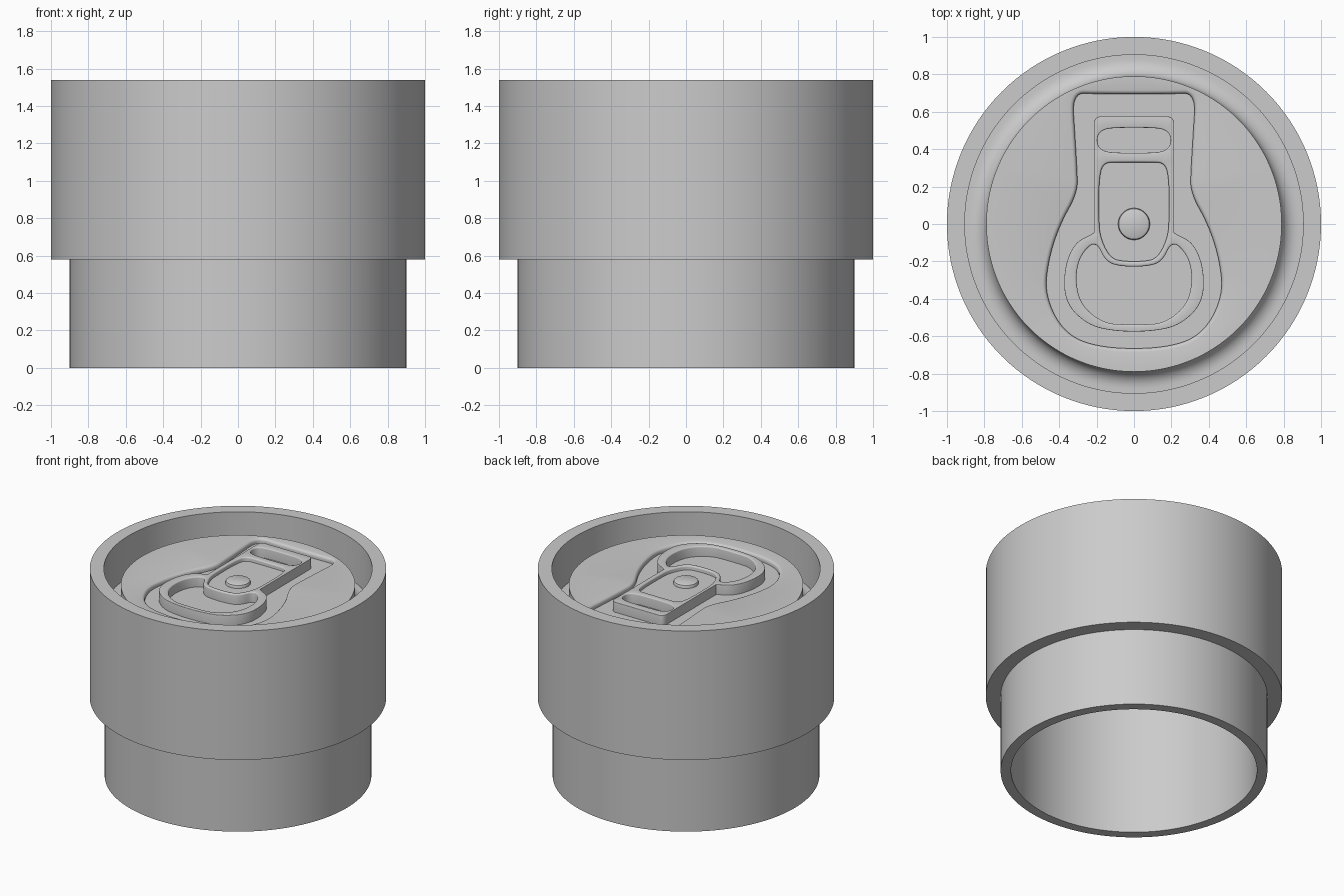
import bpy, bmesh, math

if "Cube" in bpy.data.objects:
    bpy.data.objects.remove(bpy.data.objects["Cube"])

grey = bpy.data.materials.new("plain grey")
grey.diffuse_color = (0.6, 0.6, 0.6, 1)
grey.use_nodes = True
grey.node_tree.nodes["Principled BSDF"].inputs["Base Color"].default_value = grey.diffuse_color


def finish(name, bm):
    bmesh.ops.remove_doubles(bm, verts=bm.verts, dist=1e-5)
    bmesh.ops.recalc_face_normals(bm, faces=bm.faces)
    for f in bm.faces:
        f.smooth = True
    me = bpy.data.meshes.new(name)
    bm.to_mesh(me)
    bm.free()
    me.set_sharp_from_angle(angle=math.radians(32))
    me.materials.append(grey)
    ob = bpy.data.objects.new(name, me)
    bpy.context.collection.objects.link(ob)
    return ob


def lathe(name, profile, steps=128):
    bm = bmesh.new()
    vs = [bm.verts.new((r, 0, z)) for r, z in profile]
    es = [bm.edges.new(p) for p in zip(vs, vs[1:])]
    bmesh.ops.spin(bm, geom=vs + es, cent=(0, 0, 0), axis=(0, 0, 1),
                   angle=math.tau, steps=steps)
    return finish(name, bm)


def smooth_loop(half):
    """Right half of a control polygon, top to bottom -> smooth CCW loop."""
    pts = (half + [(-x, y) for x, y in reversed(half)])[::-1]
    for _ in range(3):
        new = []
        for (ax, ay), (bx, by) in zip(pts, pts[1:] + pts[:1]):
            new += [(.75 * ax + .25 * bx, .75 * ay + .25 * by),
                    (.25 * ax + .75 * bx, .25 * ay + .75 * by)]
        pts = new
    return pts


def inset(loop, d):
    out = []
    n = len(loop)
    for i, (x, y) in enumerate(loop):
        dx = loop[(i + 1) % n][0] - loop[i - 1][0]
        dy = loop[(i + 1) % n][1] - loop[i - 1][1]
        k = math.hypot(dx, dy) or 1
        out.append((x - dy / k * d, y + dx / k * d))
    return out


def plate(name, outer, holes, z0, z1, bevels):
    """Flat plate with holes; each loop has its own rounded top edge."""
    bm = bmesh.new()
    top_edges = []
    for loop, b in zip([outer] + [h[::-1] for h in holes], bevels):
        rings = [(0, z0), (0, z1 - b)]
        if b:
            rings += [(b * (1 - math.cos(a)), z1 - b + b * math.sin(a))
                      for a in (math.pi / 6, math.pi / 3, math.pi / 2)]
        prev = None
        for d, z in rings:
            ring = [bm.verts.new((x, y, z)) for x, y in inset(loop, d)]
            if prev:
                for i in range(len(ring)):
                    j = (i + 1) % len(ring)
                    bm.faces.new((prev[i], prev[j], ring[j], ring[i]))
            prev = ring
        top_edges += [bm.edges.get((prev[i - 1], prev[i])) for i in range(len(prev))]
    bmesh.ops.triangle_fill(bm, edges=top_edges, use_beauty=True, normal=(0, 0, 1))
    return finish(name, bm)


LID, FLOOR, TAB = 1.42, 1.385, 1.46

# hollow stepped body with rim, rounded groove and recess floor
groove = [(0.88 - 0.09 * math.cos(a), 1.31 - 0.08 * math.sin(a))
          for a in [i * math.pi / 16 for i in range(9)]]
lathe("can_body", [(0, FLOOR), (0.79, FLOOR)] + groove + [
    (0.905, 1.23), (0.905, 1.54), (1, 1.54), (1, 0.58), (0.9, 0.58),
    (0.9, 0), (0.83, 0), (0.83, 1.16), (0, 1.16)])

# lid panel with a keyhole-shaped recess
circle = [(0.79 * math.cos(i * math.tau / 128), 0.79 * math.sin(i * math.tau / 128))
          for i in range(128)]
recess = smooth_loop([(.2, .695), (.33, .70), (.315, .47), (.305, .3), (.30, .17),
                      (.395, .0), (.455, -.18), (.478, -.38), (.37, -.59), (.17, -.665)])
plate("lid_panel", circle, [recess], FLOOR, LID, [0, 0.02])

# pull tab: neck, ring and three openings
tab = smooth_loop([(.14, .575), (.215, .575), (.215, .48), (.215, .1), (.215, -.04),
                   (.215, -.05), (.32, -.10), (.375, -.24), (.37, -.42),
                   (.25, -.54), (.1, -.575)])
slot = smooth_loop([(.08, .515), (.16, .508), (.196, .475), (.196, .42),
                    (.16, .387), (.08, .38)])
window = smooth_loop([(.08, .33), (.165, .328), (.187, .24), (.188, .05),
                      (.182, -.07), (.125, -.185), (.05, -.2)])
finger = smooth_loop([(.06, -.228), (.15, -.205), (.205, -.085), (.29, -.17),
                      (.315, -.3), (.28, -.44), (.16, -.53), (.06, -.537)])
plate("pull_tab", tab, [slot, window, finger], FLOOR, TAB, [0.003, 0.007, 0.01, 0.009])

# tongue inside the tab window, and the rivet
plate("tab_tongue", window, [], FLOOR, 1.43, [0])
lathe("rivet", [(0.085, 1.42), (0.085, 1.442), (0.081, 1.451), (0.072, 1.456), (0, 1.457)], 48)
